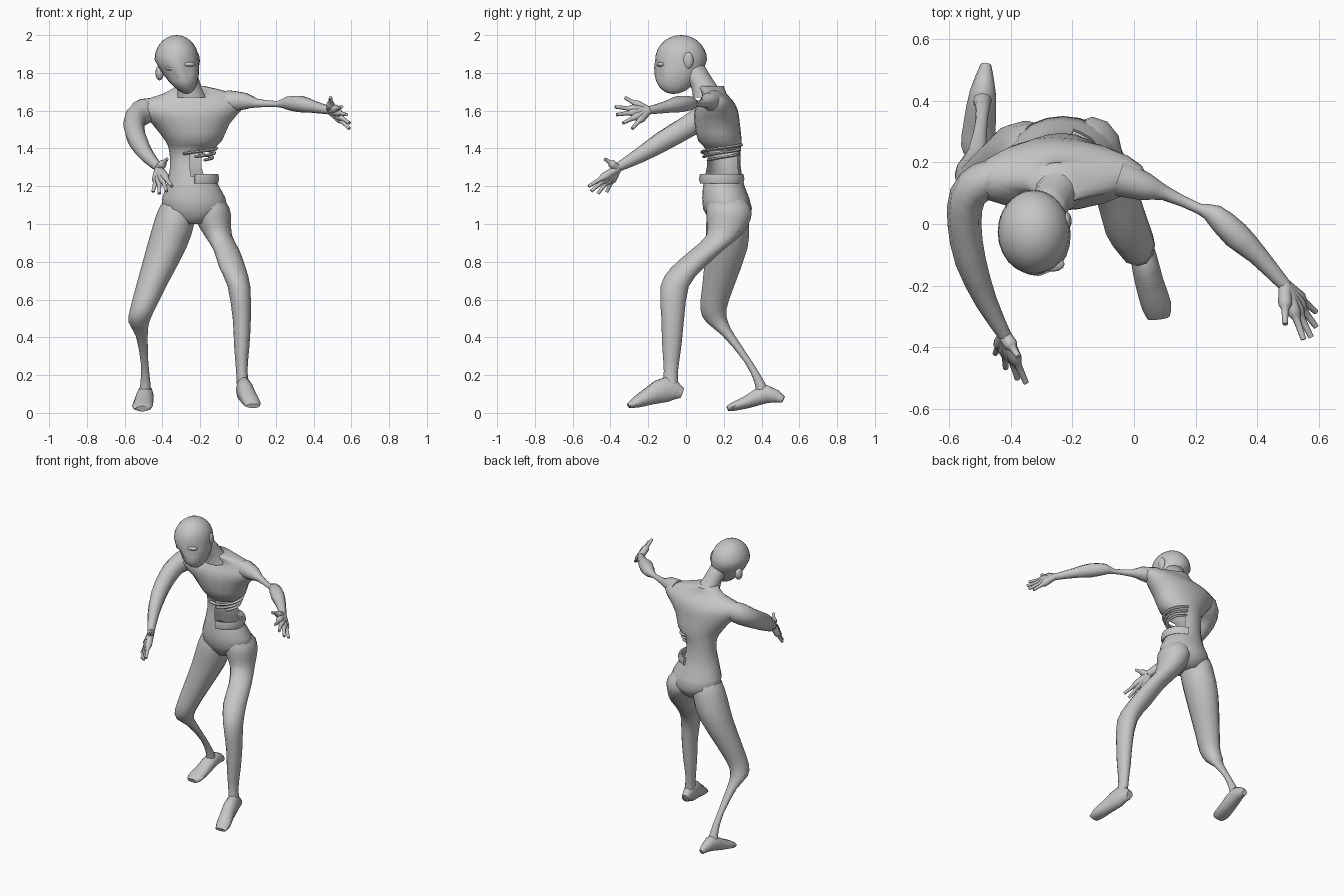
import bpy, bmesh, math
from mathutils import Vector

if "Cube" in bpy.data.objects:
    bpy.data.objects.remove(bpy.data.objects["Cube"])

shade = (.56, .56, .56, 1)
grey = bpy.data.materials.new("ash_grey")
grey.use_nodes = True
grey.diffuse_color = shade
grey.node_tree.nodes["Principled BSDF"].inputs["Base Color"].default_value = shade


def finish(name, bm):
    bmesh.ops.recalc_face_normals(bm, faces=bm.faces)
    mesh = bpy.data.meshes.new(name)
    bm.to_mesh(mesh)
    bm.free()
    mesh.materials.append(grey)
    part = bpy.data.objects.new(name, mesh)
    bpy.context.collection.objects.link(part)
    bpy.ops.object.select_all(action="DESELECT")
    bpy.context.view_layer.objects.active = part
    part.select_set(True)
    bpy.ops.object.shade_smooth_by_angle(angle=math.radians(60))


def halfway(before, start, end, after):
    """Middle of a smooth curve through four neighbouring rings."""
    return [(9 * (b + c) - a - d) / 16 for a, b, c, d in zip(before, start, end, after)]


def loft(joints, sides, level, depth):
    """Skin rings (x, y, z, half width, optional half depth) along a smooth path."""
    joints = [j if len(j) == 5 else (*j, j[3] * depth) for j in joints]
    padded = [joints[0], *joints, joints[-1]]
    rings = []
    for i, joint in enumerate(joints[:-1]):
        rings += [joint, halfway(*padded[i:i + 4])]
    rings.append(joints[-1])

    bm = bmesh.new()
    centres = [Vector(ring[:3]) for ring in rings]
    loops = []
    for i, (ring, centre) in enumerate(zip(rings, centres)):
        across, other = Vector((1, 0, 0)), Vector((0, 1, 0))
        if not level:
            along = centres[min(i + 1, len(rings) - 1)] - centres[max(i - 1, 0)]
            across = along.cross(Vector((0, 0, 1))).normalized()
            other = across.cross(along).normalized()
        loop = []
        for side in range(sides):
            turn = math.tau * side / sides
            offset = across * ring[3] * math.cos(turn) + other * ring[4] * math.sin(turn)
            loop.append(bm.verts.new(centre + offset))
        loops.append(loop)
    for low, high in zip(loops, loops[1:]):
        for k in range(sides):
            n = (k + 1) % sides
            bm.faces.new((low[k], low[n], high[n], high[k]))
    bm.faces.new(loops[0])
    bm.faces.new(loops[-1])
    return bm


def limb(name, sides=10, level=False, depth=1.0, **joints):
    finish(name, loft(list(joints.values()), sides, level, depth))


def ball(centre, size, segments=12):
    bm = bmesh.new()
    bmesh.ops.create_uvsphere(bm, u_segments=segments, v_segments=segments // 2 + 2, radius=1)
    bmesh.ops.scale(bm, vec=size, verts=bm.verts)
    bmesh.ops.translate(bm, vec=centre, verts=bm.verts)
    return bm


# Torso: pelvis, waist, chest and shoulders
sections = dict(
    crotch=(-.235, .22, 1, .06, .08),
    hips=(-.23, .22, 1.08, .175, .13),
    pelvis_rim=(-.24, .2, 1.2, .14, .11),
    waist=(-.255, .2, 1.3, .105, .09),
    under_ribs=(-.25, .2, 1.39, .115, .09),
    lower_ribs=(-.235, .18, 1.44, .15, .115),
    chest=(-.25, .165, 1.53, .205, .12),
    armpits=(-.255, .16, 1.6, .27, .115),
    shoulders=(-.235, .16, 1.65, .275, .09),
    collar=(-.205, .15, 1.69, .19, .065),
    nape=(-.25, .13, 1.73, .075, .07))
torso = loft(list(sections.values()), sides=20, level=True, depth=1)

# Draw the right shoulder forward
for v in torso.verts:
    if v.co.z > 1.56:
        v.co.y -= .12 * max(0, -.35 - v.co.x)

# Tear the waist open on the left
torn = []
for face in torso.faces:
    middle = face.calc_center_median()
    if 1.25 < middle.z < 1.4 and middle.x > -.24 and middle.y < .27:
        torn.append(face)
bmesh.ops.delete(torso, geom=torn, context="FACES")
finish("torso", torso)


def hoop(name, bends, height, drop, radius, thickness, depth):
    """Bent strip from the spine, round the left side, to the belly."""
    joints = {}
    for step in range(bends):
        turn = math.radians(80 - 35 * step)
        joints["bend_%d" % step] = (radius * math.cos(turn) - .22, radius * math.sin(turn) + .19,
                                    height - drop * step, thickness)
    limb(name, sides=6, depth=depth, **joints)


# Exposed ribs and the torn skin on the pelvis rim
for i in range(3):
    hoop("rib_%d" % i, bends=7 - i, height=1.42 - .025 * i, drop=.008,
         radius=.105 - .01 * i, thickness=.01, depth=.8)
hoop("waist_flap", bends=6, height=1.24, drop=0, radius=.11, thickness=.012, depth=2.5)

# Neck
limb("neck", sides=12, level=True, depth=1.1,
     base=(-.245, .13, 1.67, .085), throat=(-.26, .09, 1.74, .062), skull=(-.3, .02, 1.84, .07))

# Head: a round skull, with the lower half drawn out to a narrow chin
skull = Vector((-.325, -.026, 1.87))
eyes = [Vector((-.345, 0, 1.79)), Vector((-.265, 0, 1.81))]
head = ball((0, 0, 0), (.117, .137, .13), segments=24)
for v in head.verts:
    low = max(0, -v.co.z / .13)
    v.co.x *= 1 - .25 * low
    v.co.z *= 1 + .4 * min(1, low * 4)
    v.co += skull + Vector((.055, -.04, 0)) * low
    if v.co.y < -.05:
        for eye in eyes:
            reach = math.hypot(v.co.x - eye.x, v.co.z - eye.z)
            v.co.y += .035 * max(0, 1 - reach / .04)
finish("head", head)

# Face
finish("nose", ball((-.295, -.14, 1.775), (.016, .018, .035)))
finish("upper_lip", ball((-.278, -.112, 1.742), (.032, .02, .009)))
finish("lower_lip", ball((-.276, -.105, 1.72), (.028, .02, .009)))
for side, eye in zip(("right", "left"), eyes):
    finish(side + "_brow", ball(eye + Vector((0, -.13, .035)), (.04, .025, .013)))
finish("right_ear", ball((-.415, .01, 1.8), (.022, .03, .04)))
finish("left_ear", ball((-.22, .01, 1.865), (.018, .03, .045)))

# Arms
limb("right_arm", depth=1.1,
     chest=(-.42, .17, 1.62, .045), joint=(-.49, .14, 1.6, .062), shoulder=(-.54, .09, 1.565, .06),
     bicep=(-.55, 0, 1.51, .055), elbow=(-.53, -.12, 1.44, .05),
     forearm=(-.48, -.25, 1.36, .036), wrist=(-.42, -.36, 1.3, .022))
limb("left_arm",
     chest=(-.05, .15, 1.65, .06), shoulder=(.04, .12, 1.65, .045), upper=(.1, .1, 1.64, .024),
     bone=(.21, .05, 1.635, .017), elbow=(.26, .03, 1.64, .035), forearm=(.33, -.035, 1.635, .045),
     taper=(.4, -.1, 1.62, .033), wrist=(.49, -.2, 1.6, .021))


def hand(side, wrist, thumb, index, little):
    """Fan the fingers out of the wrist, so that their bases merge into a palm."""
    wrist, index, little = Vector(wrist), Vector(index), Vector(little)
    tips = dict(thumb=Vector(thumb), index=index, little=little)
    for finger, share in (("middle", 1 / 3), ("ring", 2 / 3)):
        tip = index.lerp(little, share)
        tips[finger] = tip + (tip - wrist).normalized() * .025
    for finger, tip in tips.items():
        joints = {}
        for name, f in dict(root=0, palm=.25, knuckle=.5, base=.62, pad=.95, tip=1).items():
            joints[name] = (*wrist.lerp(tip, f), .022 if f <= .5 else .018 - .009 * f)
        limb(side + "_" + finger + "_finger", sides=8, **joints)


hand("right", wrist=(-.42, -.36, 1.295), thumb=(-.375, -.43, 1.345),
     index=(-.35, -.515, 1.2), little=(-.45, -.42, 1.17))
hand("left", wrist=(.49, -.2, 1.6), thumb=(.49, -.325, 1.67),
     index=(.55, -.375, 1.62), little=(.59, -.285, 1.505))

# Legs
limb("right_leg", sides=12, level=True, depth=1.05,
     hip=(-.3, .21, 1.17, .06), socket=(-.32, .22, 1.09, .095), buttock=(-.34, .22, 1, .108),
     thigh=(-.38, .215, .87, .105), lower_thigh=(-.46, .17, .67, .08),
     above_knee=(-.505, .145, .55, .066), knee=(-.525, .165, .48, .055),
     below_knee=(-.51, .225, .41, .032), shin=(-.495, .33, .27, .02),
     ankle=(-.49, .39, .16, .026), heel=(-.495, .41, .09, .035))
limb("left_leg", sides=12, level=True, depth=1.25,
     hip=(-.17, .21, 1.17, .06), socket=(-.14, .225, 1.09, .093), buttock=(-.13, .225, 1.02, .093),
     fold=(-.105, .2, .94, .073), thigh=(-.06, .11, .86, .068), lower_thigh=(-.03, .01, .77, .07),
     knee=(.005, -.06, .67, .06), calf=(.02, -.07, .5, .048), shin=(.02, -.075, .36, .041),
     ankle=(.02, -.08, .22, .03), instep=(.03, -.085, .12, .035))

# Feet
limb("right_foot",
     heel=(-.48, .515, .07, .018, .018), ankle=(-.49, .43, .1, .042, .05),
     arch=(-.5, .33, .06, .052, .036), ball=(-.507, .25, .033, .054, .024),
     toes=(-.507, .22, .022, .036, .015))
limb("left_foot",
     heel=(.02, -.02, .105, .025, .028), ankle=(.03, -.1, .125, .042, .07),
     arch=(.05, -.19, .09, .046, .05), ball=(.073, -.265, .055, .048, .03),
     toes=(.08, -.305, .037, .036, .013))
